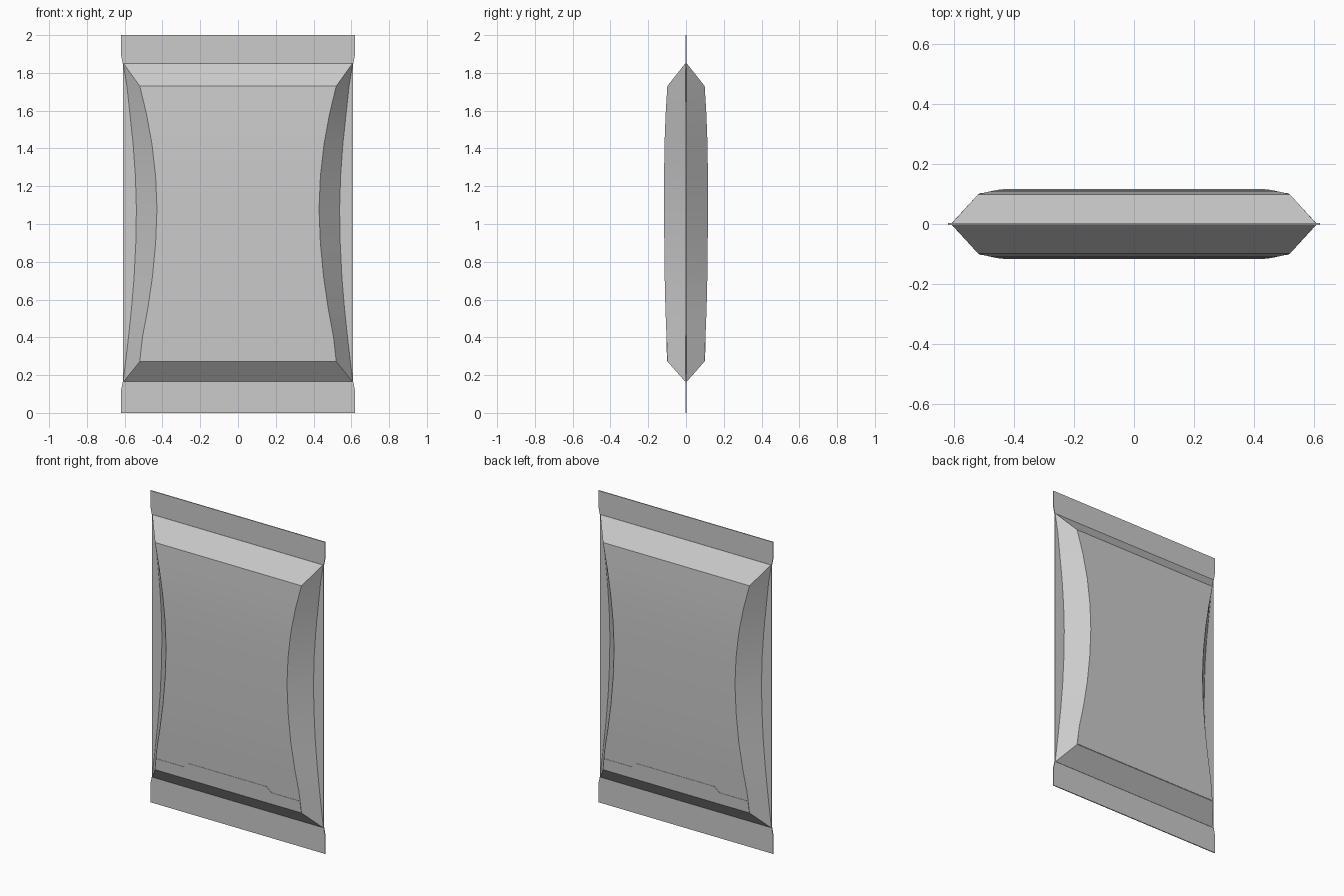
import bpy, bmesh, math

if "Cube" in bpy.data.objects:
    bpy.data.objects.remove(bpy.data.objects["Cube"])

T = 0.003  # half thickness of the flat sealed film

# height, inner edge of side fin, side edge of bulged panel, half depth
ROWS = [
    (0.165, 0.608, 0.606, 0.004),
    (0.272, 0.595, 0.520, 0.098),
    (0.40, 0.580, 0.506, 0.103),
    (0.55, 0.564, 0.478, 0.109),
    (0.72, 0.550, 0.453, 0.113),
    (0.90, 0.541, 0.436, 0.115),
    (1.08, 0.538, 0.429, 0.116),
    (1.25, 0.543, 0.436, 0.116),
    (1.42, 0.555, 0.455, 0.114),
    (1.58, 0.572, 0.484, 0.108),
    (1.73, 0.588, 0.520, 0.099),
    (1.85, 0.608, 0.606, 0.004),
]


def depth(z):
    for a, b in zip(ROWS, ROWS[1:]):
        if a[0] <= z <= b[0]:
            return a[3] + (b[3] - a[3]) * (z - a[0]) / (b[0] - a[0])
    return 0


def loft(name, rings, smooth=False):
    bm = bmesh.new()
    loops = [[bm.verts.new(p) for p in ring] for ring in rings]
    n = len(loops[0])
    for a, b in zip(loops, loops[1:]):
        for i in range(n):
            j = (i + 1) % n
            bm.faces.new((a[i], a[j], b[j], b[i]))
    bm.faces.new(loops[0][::-1])
    bm.faces.new(loops[-1])
    bmesh.ops.recalc_face_normals(bm, faces=bm.faces[:])
    mesh = bpy.data.meshes.new(name)
    bm.to_mesh(mesh)
    bm.free()
    ob = bpy.data.objects.new(name, mesh)
    bpy.context.collection.objects.link(ob)
    if smooth:
        bpy.ops.object.select_all(action='DESELECT')
        ob.select_set(True)
        bpy.context.view_layer.objects.active = ob
        bpy.ops.object.shade_smooth_by_angle(angle=math.radians(20))
    return ob


# Bulged pouch with pinched sides and thin side fins
rings = []
for z, fin, panel, y in ROWS:
    front = [(-0.61, -T), (-fin, -T), (-panel, -y),
             (panel, -y), (fin, -T), (0.61, -T)]
    back = [(-x, -d) for x, d in front]
    rings.append([(x, d, z) for x, d in front + back])
loft("pouch_body", rings, smooth=True)


# Flat end seals, narrowing slightly where they meet the pouch
def seal(name, outer, shoulder, inner):
    half = [(0.62, outer), (0.62, shoulder), (0.61, inner)]
    outline = half + [(-x, z) for x, z in reversed(half)]
    loft(name, [[(x, y, z) for x, z in outline] for y in (-T, T)])


seal("bottom_seal", 0.0, 0.115, 0.165)
seal("top_seal", 2.0, 1.90, 1.85)

# Thin folded flap with a raised tab, low on both faces
half = [(0.519, 0.275), (0.511, 0.347), (0.31, 0.347), (0.275, 0.378)]
outline = half + [(-x, z) for x, z in reversed(half)]
for side, name in ((-1, "front_flap"), (1, "back_flap")):
    loft(name, [[(x, side * (depth(z) + o), z) for x, z in outline]
                for o in (-0.002, 0.002)])
